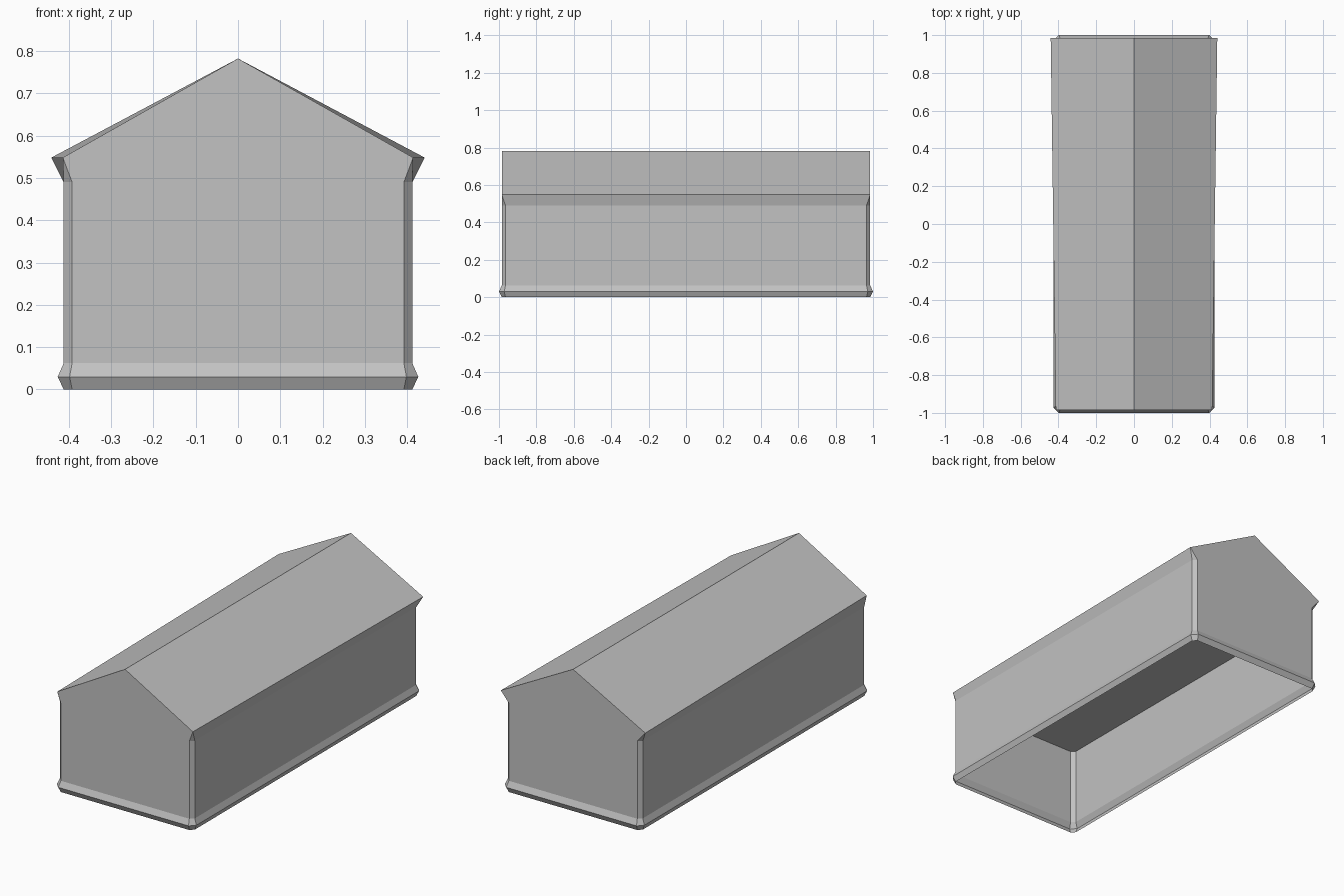
import bpy
import bmesh

if "Cube" in bpy.data.objects:
    bpy.data.objects.remove(bpy.data.objects["Cube"], do_unlink=True)

# Plain grey for the whole building
grey = bpy.data.materials.new("plain_grey")
grey.use_nodes = True
colour = (0.54, 0.54, 0.54, 1)
grey.diffuse_color = colour
grey.node_tree.nodes["Principled BSDF"].inputs["Base Color"].default_value = colour


def ring(bm, hx, hy, cut, z):
    """Rectangle with cut corners, counter-clockwise from the front +x corner."""
    pts = [(hx - cut, -hy), (hx, cut - hy), (hx, hy - cut), (hx - cut, hy)]
    pts += [(-x, -y) for x, y in pts]
    return [bm.verts.new((x, y, z)) for x, y in pts]


def finish(bm, name):
    mesh = bpy.data.meshes.new(name)
    bm.to_mesh(mesh)
    bm.free()
    mesh.materials.append(grey)
    obj = bpy.data.objects.new(name, mesh)
    bpy.context.collection.objects.link(obj)
    return obj


WALL = (0.412, 0.985, 0.02)
SKIRT = (0.426, 1.0, 0.028)
WALL_TOP = 0.49
EAVE = 0.548
RIDGE = 0.782

# Walls with a flared skirt, open underneath
bm = bmesh.new()
rings = [ring(bm, *size, z) for size, z in
         ((WALL, 0), (SKIRT, 0.03), (WALL, 0.062), (WALL, WALL_TOP))]
for low, high in zip(rings, rings[1:]):
    for i in range(8):
        j = (i + 1) % 8
        bm.faces.new((low[i], low[j], high[j], high[i]))
top = rings[-1]

# Eaves, slightly wider at the back
y_end = WALL[1]
eaves = [bm.verts.new((x, y, EAVE)) for x, y in
         ((0.414, -y_end), (0.441, y_end), (-0.441, y_end), (-0.414, -y_end))]
front_right, back_right, back_left, front_left = eaves
ridge_front = bm.verts.new((0, -y_end, RIDGE))
ridge_back = bm.verts.new((0, y_end, RIDGE))

# Corner triangles and flared strips under the eaves
for i, eave in enumerate(eaves):
    bm.faces.new((top[2 * i], top[2 * i + 1], eave))
bm.faces.new((top[1], top[2], back_right, front_right))
bm.faces.new((top[5], top[6], front_left, back_left))

# Gables
bm.faces.new((top[7], top[0], front_right, ridge_front, front_left))
bm.faces.new((top[3], top[4], back_left, ridge_back, back_right))

# Roof slopes
bm.faces.new((front_right, back_right, ridge_back, ridge_front))
bm.faces.new((back_left, front_left, ridge_front, ridge_back))
finish(bm, "house_shell")

# Flat ceiling inside, facing down
bm = bmesh.new()
bm.faces.new(reversed(ring(bm, *WALL, WALL_TOP)))
finish(bm, "ceiling")
